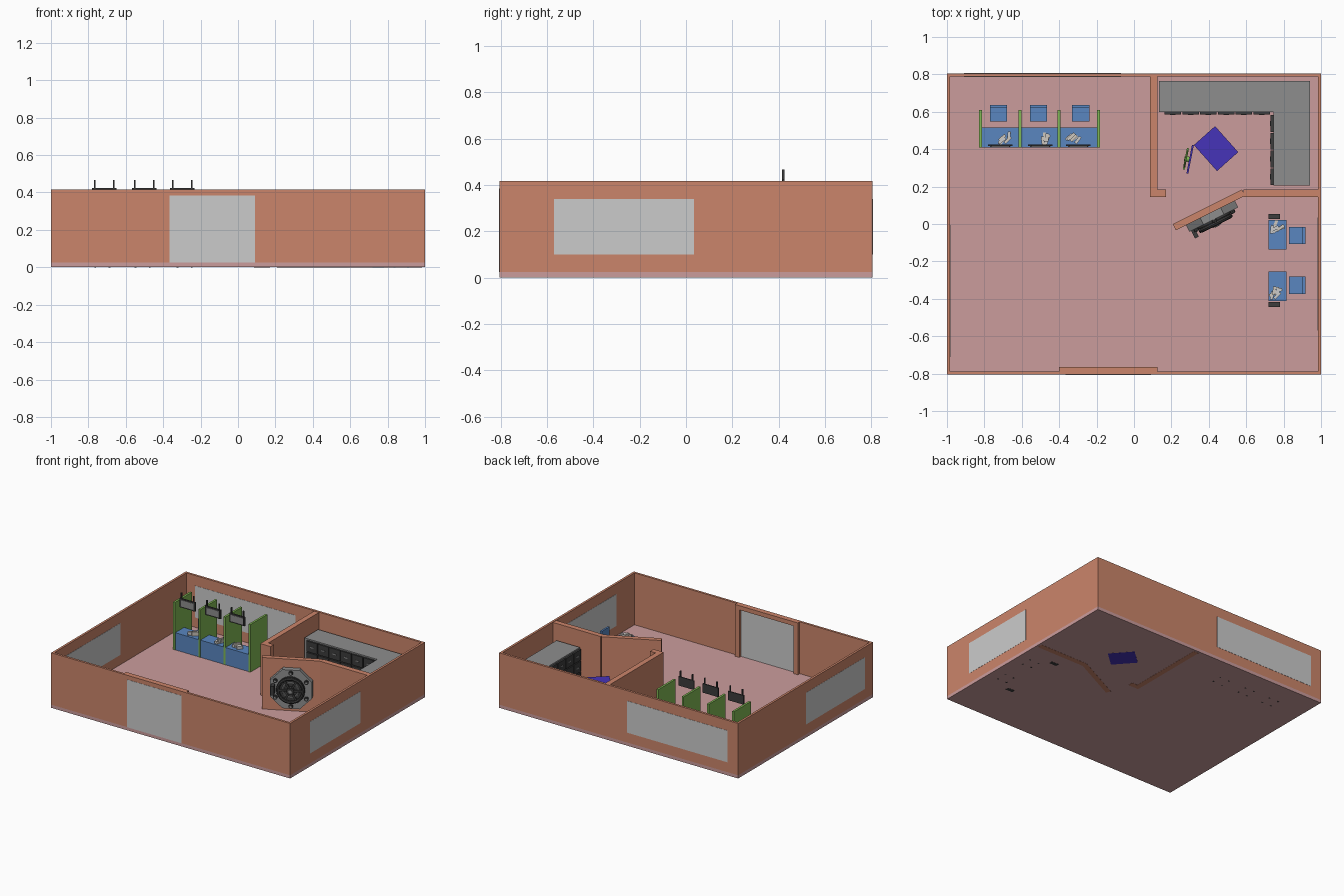
import bpy, bmesh, math, random
from mathutils import Matrix, Vector

if "Cube" in bpy.data.objects:
    bpy.data.objects.remove(bpy.data.objects["Cube"])

random.seed(4)


def mat(name, r, g, b):
    m = bpy.data.materials.new(name)
    m.diffuse_color = (r, g, b, 1)
    m.use_nodes = True
    m.node_tree.nodes["Principled BSDF"].inputs["Base Color"].default_value = m.diffuse_color
    return m


WALL = mat("terracotta", 0.60, 0.235, 0.145)
FLOOR = mat("pink floor", 0.60, 0.335, 0.335)
GLASS = mat("pale grey", 0.60, 0.60, 0.60)
STEEL = mat("steel grey", 0.27, 0.27, 0.27)
DARK = mat("charcoal", 0.045, 0.045, 0.045)
BLUE = mat("desk blue", 0.10, 0.24, 0.53)
GREEN = mat("partition green", 0.22, 0.48, 0.09)
PURPLE = mat("safe violet", 0.062, 0.033, 0.48)
PAPER = mat("paper", 0.62, 0.58, 0.52)
I = Matrix.Identity(4)


def place(x, y, z=0, deg=0):
    return Matrix.Translation((x, y, z)) @ Matrix.Rotation(math.radians(deg), 4, 'Z')


def finish(name, bm, m, M):
    bm.transform(M)
    me = bpy.data.meshes.new(name)
    bm.to_mesh(me)
    bm.free()
    me.materials.append(m)
    ob = bpy.data.objects.new(name, me)
    bpy.context.collection.objects.link(ob)
    return ob


def box(name, x0, x1, y0, y1, z0, z1, m, M=I):
    bm = bmesh.new()
    c = Vector(((x0 + x1) / 2, (y0 + y1) / 2, (z0 + z1) / 2))
    bmesh.ops.create_cube(bm, size=1, matrix=Matrix.Translation(c) @ Matrix.Diagonal((x1 - x0, y1 - y0, z1 - z0, 1)))
    return finish(name, bm, m, M)


def disc(name, x, z, r, y0, y1, m, M=I, n=24, turn=0):
    """Cylinder lying along the local y axis."""
    bm = bmesh.new()
    T = Matrix.Translation((x, (y0 + y1) / 2, z)) @ Matrix.Rotation(math.pi / 2, 4, 'X') @ Matrix.Rotation(turn, 4, 'Z')
    bmesh.ops.create_cone(bm, cap_ends=True, segments=n, radius1=r, radius2=r, depth=abs(y1 - y0), matrix=T)
    return finish(name, bm, m, M)


def ring(name, x, y, z, R, r, m, M, n=24, k=8):
    """Torus facing along the local y axis."""
    bm = bmesh.new()
    loops = []
    for i in range(n):
        a = 2 * math.pi * i / n
        loops.append([bm.verts.new((x + (R + r * math.cos(b)) * math.cos(a), y + r * math.sin(b),
                                    z + (R + r * math.cos(b)) * math.sin(a)))
                      for b in (2 * math.pi * j / k for j in range(k))])
    for i in range(n):
        for j in range(k):
            p, q = loops[i], loops[(i + 1) % n]
            bm.faces.new((p[j], p[(j + 1) % k], q[(j + 1) % k], q[j]))
    bmesh.ops.recalc_face_normals(bm, faces=bm.faces)
    return finish(name, bm, m, M)


def spoke(name, x, y, z, L, w, ang, m, M):
    S = M @ Matrix.Translation((x, y, z)) @ Matrix.Rotation(ang, 4, 'Y')
    return box(name, -L, L, -w / 2, w / 2, -w / 2, w / 2, m, S)


# floor and outer walls
H, T, Y = 0.417, 0.017, 0.805
box("floor", -1, 1, -Y, Y, 0.001, 0.025, FLOOR)
box("front_wall", -1, 1, -Y, -Y + T, 0.025, H, WALL)
box("back_wall", -1, 1, Y - T, Y, 0.025, H, WALL)
box("left_wall", -1, -1 + T, -Y + T, Y - T, 0.025, H, WALL)
box("right_wall", 1 - T, 1, -Y + T, Y - T, 0.025, H, WALL)

# windows and entrance as thin plates on both wall faces
e = 0.0015
for side, a in (("outer", 0), ("inner", T)):
    box("entrance_" + side, -0.365, 0.09, -Y + a - e, -Y + a + e, 0.025, 0.385, GLASS)
    box("back_window_" + side, -0.91, -0.07, Y - a - e, Y - a + e, 0.10, 0.34, GLASS)
    box("left_window_" + side, -1 + a - e * (a > 0), -1 + a + e, -0.71, -0.005, 0.10, 0.34, GLASS)
    box("right_window_" + side, 1 - a - e, 1 - a + e * (a > 0), -0.57, 0.035, 0.10, 0.34, GLASS)
for ob in bpy.data.objects:
    if ob.name in ("left_window_outer", "right_window_outer"):   # stand just proud of the wall
        ob.location.x = math.copysign(0.001, ob.data.vertices[0].co.x)

# entrance frame on the inside
box("entrance_post_left", -0.40, -0.365, -Y + T, -0.765, 0.025, H, WALL)
box("entrance_post_right", 0.09, 0.125, -Y + T, -0.765, 0.025, H, WALL)
box("entrance_header", -0.365, 0.09, -Y + T, -0.765, 0.385, H, WALL)

# vault room walls
box("vault_side_wall", 0.085, 0.125, 0.145, Y - T, 0, 0.414, WALL)
box("vault_wall_return", 0.125, 0.17, 0.145, 0.185, 0, 0.414, WALL)
box("vault_front_wall", 0.585, 1 - T, 0.145, 0.185, 0, 0.414, WALL)

# open vault door
V = place(0.409, 0.059, 0, 26.5)
zc = 0.205
box("vault_door_panel", -0.207, 0.207, 0, 0.037, 0, 0.414, WALL, V)
disc("vault_door_plate", 0, zc, 0.158, -0.04, 0, STEEL, V, 8, math.pi / 8)
disc("vault_lock_disc", 0, zc, 0.098, -0.05, -0.04, DARK, V, 32)
ring("vault_wheel_rim", 0, -0.062, zc, 0.088, 0.012, DARK, V, 32)
ring("vault_inner_ring", 0, -0.052, zc, 0.055, 0.007, STEEL, V)
disc("vault_hub", 0, zc, 0.026, -0.078, -0.05, DARK, V, 16)
disc("vault_hub_cap", 0, zc, 0.013, -0.082, -0.078, STEEL, V, 12)
for i in range(3):
    spoke("vault_spoke", 0, -0.062, zc, 0.09, 0.013, i * math.pi / 3, DARK, V)
for i in range(6):
    a = math.pi / 2 + i * math.pi / 3
    bx, bz = 0.125 * math.cos(a), zc + 0.125 * math.sin(a)
    disc("vault_bolt", bx, bz, 0.015, -0.055, -0.04, DARK, V, 10)
    disc("vault_bolt_tip", bx, bz, 0.007, -0.058, -0.055, STEEL, V, 8)
box("vault_handle", -0.135, -0.112, -0.085, -0.04, zc - 0.035, zc + 0.035, DARK, V)

# deposit box cabinets in an L, with drawer fronts
box("back_cabinet", 0.135, 0.94, 0.60, 0.765, 0.025, 0.297, STEEL)
box("side_cabinet", 0.745, 0.94, 0.205, 0.60, 0.025, 0.297, STEEL)
for r in range(3):
    z0 = 0.033 + r * 0.087
    for c in range(6):
        x0 = 0.163 + c * 0.095
        box("back_drawer", x0, x0 + 0.089, 0.586, 0.60, z0, z0 + 0.08, DARK)
        box("back_drawer_pull", x0 + 0.03, x0 + 0.059, 0.583, 0.586, z0 + 0.036, z0 + 0.044, STEEL)
    for c in range(4):
        y0 = 0.208 + c * 0.095
        box("side_drawer", 0.731, 0.745, y0, y0 + 0.089, z0, z0 + 0.08, DARK)
        box("side_drawer_pull", 0.728, 0.731, y0 + 0.03, y0 + 0.059, z0 + 0.036, z0 + 0.044, STEEL)

# open safe with hinged door and green wheel
S = place(0.32, 0.422, 0, -48.3)
L, D, h, t = 0.186, 0.152, 0.19, 0.014
box("safe_base", 0, L, 0, D, 0, 0.035, PURPLE, S)
box("safe_top", 0, L, 0, D, h - t, h, PURPLE, S)
box("safe_back", 0, L, D - t, D, 0.035, h - t, PURPLE, S)
box("safe_left", 0, t, 0, D - t, 0.035, h - t, PURPLE, S)
box("safe_right", L - t, L, 0, D - t, 0.035, h - t, PURPLE, S)
box("safe_shelf", t, L - t, 0.01, D - t, 0.10, 0.108, PURPLE, S)
G = place(0.32, 0.422, 0, -101)
box("safe_door", 0, 0.156, -0.01, 0, 0.03, h, PURPLE, G)
ring("safe_wheel", 0.08, -0.028, 0.11, 0.042, 0.006, GREEN, G, 20, 6)
disc("safe_wheel_hub", 0.08, 0.11, 0.014, -0.036, -0.01, GREEN, G, 12)
for i in range(2):
    spoke("safe_wheel_spoke", 0.08, -0.028, 0.11, 0.058, 0.011, i * math.pi / 2, GREEN, G)


def chair(M):
    """Seat opens toward local -y, back rest at +y."""
    box("chair_seat", -0.046, 0.046, -0.043, 0.035, 0.095, 0.11, BLUE, M)
    box("chair_back", -0.046, 0.046, 0.029, 0.043, 0.11, 0.19, BLUE, M)
    for x in (-0.038, 0.038):
        for y in (-0.036, 0.036):
            box("chair_leg", x - 0.005, x + 0.005, y - 0.005, y + 0.005, 0, 0.096, DARK, M)


def papers(x, y, z):
    """Loose fan of sheets and small stacks."""
    for i in range(7):
        P = place(x + random.uniform(-0.025, 0.025), y + random.uniform(-0.018, 0.018), z, random.uniform(20, 100))
        top = 0.006 + 0.004 * i
        box("paper_stack", -0.022, 0.022, -0.008, 0.008, 0, top, GLASS if i % 3 else PAPER, P)


# teller counter with partitions, hanging signs and chairs
box("counter_front", -0.82, -0.19, 0.41, 0.425, 0.025, 0.14, BLUE)
box("counter_top", -0.82, -0.19, 0.41, 0.515, 0.14, 0.155, BLUE)
for x in (-0.82, -0.61, -0.40, -0.19):
    box("partition", x - 0.008, x + 0.008, 0.408, 0.61, 0.025, 0.385, GREEN)
for x, px in ((-0.715, -0.69), (-0.502, -0.485), (-0.298, -0.325)):
    box("sign_board", x - 0.065, x + 0.065, 0.416, 0.425, 0.355, 0.423, DARK)
    box("sign_face", x - 0.052, x + 0.052, 0.413, 0.416, 0.365, 0.413, STEEL)
    for s in (-0.051, 0.051):
        box("sign_hanger", x + s - 0.004, x + s + 0.004, 0.414, 0.424, 0.355, 0.467, DARK)
    papers(px, 0.46, 0.155)
for x in (-0.725, -0.51, -0.285):
    chair(place(x, 0.592))

# two office desks, mirrored about y = -0.195
for s in (-1, 1):
    yc = -0.195 + s * 0.138
    box("desk_top", 0.72, 0.815, yc - 0.078, yc + 0.078, 0.14, 0.155, BLUE)
    for k in (-1, 1):
        yk = yc + k * 0.071
        box("desk_side", 0.725, 0.81, yk - 0.007, yk + 0.007, 0.025, 0.14, BLUE)
    box("desk_front", 0.722, 0.734, yc - 0.07, yc + 0.07, 0.05, 0.14, BLUE)
    yb = -0.195 + s * 0.235
    box("waste_bin", 0.72, 0.78, yb - 0.014, yb + 0.014, 0, 0.11, DARK)
    chair(place(0.873, yc - s * 0.005, 0, -90))
    papers(0.76, yc + s * 0.04, 0.155)
